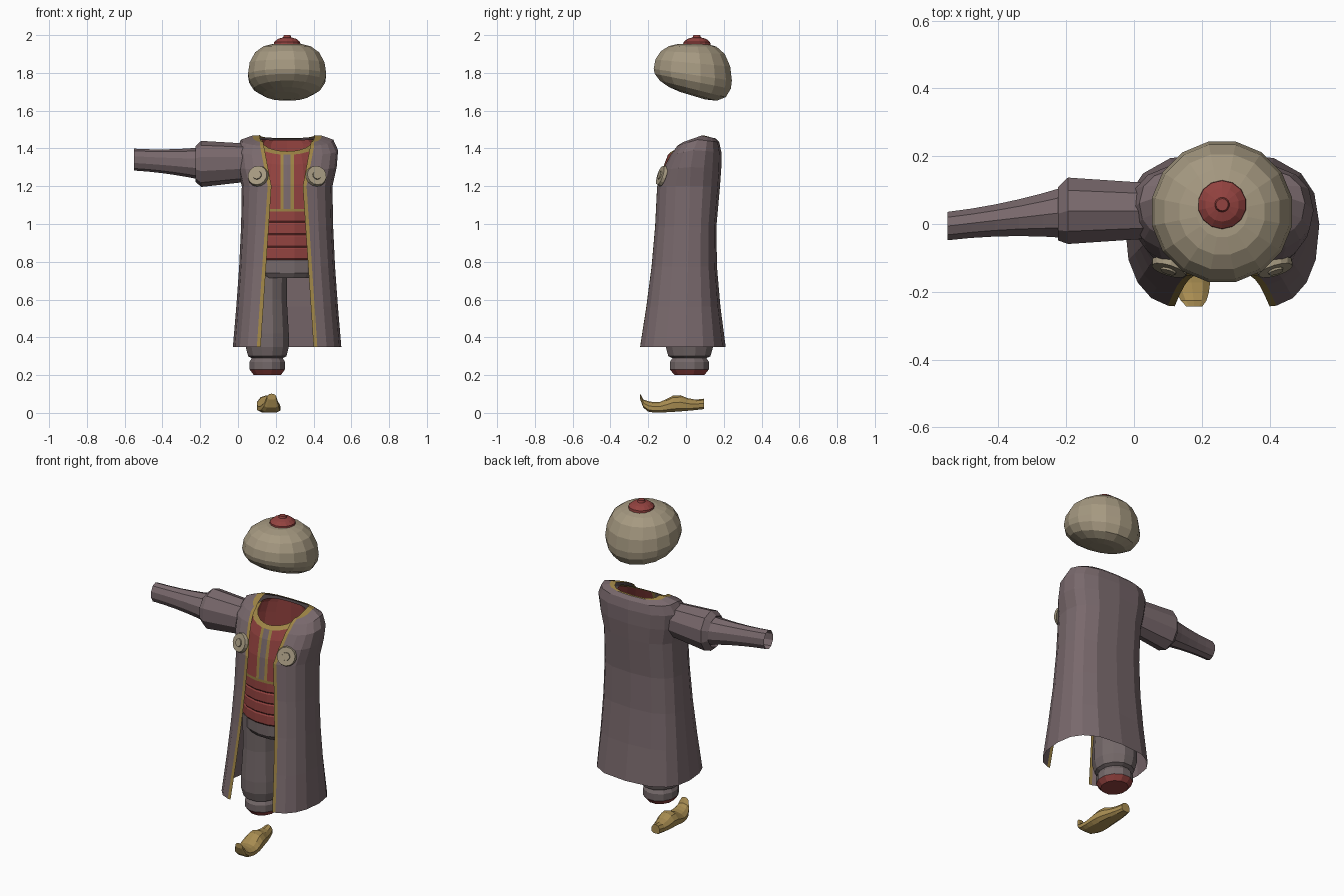
import bpy, bmesh
from math import sin, cos, asin, pi, radians
from mathutils import Vector

if "Cube" in bpy.data.objects:
    bpy.data.objects.remove(bpy.data.objects["Cube"])

MID = .26  # centre line of the outfit


def material(name, red, green, blue):
    mat = bpy.data.materials.new(name)
    mat.use_nodes = True
    mat.diffuse_color = (red, green, blue, 1)
    mat.node_tree.nodes["Principled BSDF"].inputs["Base Color"].default_value = mat.diffuse_color
    return mat


CLOTH = material("mauve_cloth", .19, .14, .15)
TROUSER = material("grey_trouser", .175, .14, .142)
RED = material("red_cloth", .29, .055, .05)
GOLD = material("gold_trim", .34, .23, .06)
BEIGE = material("beige_wrap", .38, .32, .22)
LEATHER = material("tan_leather", .4, .27, .085)


def finish(name, bm, mats):
    bmesh.ops.remove_doubles(bm, verts=bm.verts, dist=.0004)
    mesh = bpy.data.meshes.new(name)
    bm.to_mesh(mesh)
    bm.free()
    for mat in mats:
        mesh.materials.append(mat)
    bpy.context.collection.objects.link(bpy.data.objects.new(name, mesh))


def circle(sides):
    turns = [2 * pi * (k + .5) / sides for k in range(sides)]
    return [(cos(a), sin(a)) for a in turns]


def oval(cx, cy, rx, ry, z, sides=16, slope=0):
    return [(cx + rx * u, cy + ry * v, z + slope * ry * v) for u, v in circle(sides)]


def tube(name, rings, mats, rule=lambda row: 0, cap_start=False, cap_end=False):
    """Skin a list of closed rings."""
    bm = bmesh.new()
    loops = [[bm.verts.new(point) for point in ring] for ring in rings]
    for row, (low, high) in enumerate(zip(loops, loops[1:])):
        for k in range(len(low)):
            face = bm.faces.new((low[k - 1], low[k], high[k], high[k - 1]))
            face.material_index = rule(row)
    if cap_start:
        bm.faces.new(loops[0])
    if cap_end:
        bm.faces.new(loops[-1]).material_index = rule(len(loops) - 2)
    bmesh.ops.recalc_face_normals(bm, faces=bm.faces)
    finish(name, bm, mats)


def garment(name, rows, strips, mats, rule):
    """Mirrored shell; a row holds its front gap, half width and (y, z) at front, side and back."""
    angles = [radians(a) for a in (28, 48, 68, 90, 112, 132, 156, 180)]
    bm = bmesh.new()
    for side in (1, -1):
        grid = []
        for gap, half, front, flank, back in rows:
            span = half - gap
            line = []
            for a in [asin(min(d / span, .3)) for d in strips] + angles:
                if a <= pi / 2:
                    x, end = gap + span * sin(a), front
                else:
                    x, end = half * sin(a) ** .7, back
                y, z = Vector(flank).lerp(Vector(end), abs(cos(a)) ** .85)
                line.append(bm.verts.new((MID + side * x, y, z)))
            grid.append(line)
        for row, (low, high) in enumerate(zip(grid, grid[1:])):
            for col in range(len(low) - 1):
                quad = [low[col], low[col + 1], high[col + 1], high[col]]
                face = bm.faces.new(quad[::side])
                face.material_index = rule(row, col)
    finish(name, bm, mats)


# Long open coat: a flaring skirt, then a yoke curving in to the neck
coat_rows = []
for step in range(4):
    t = step / 4
    ease = sin(t * pi / 2)
    z = .35 + .85 * t
    coat_rows.append((.14 - .057 * t, .287 - .047 * ease, (-.243 + .086 * ease, z),
                      (.02 * t, z), (.21 - .05 * sin(t * pi * .75), z)))
for degrees in (0, 22, 45, 66, 83, 90):
    rise, turn = sin(radians(degrees)), 1 - cos(radians(degrees))
    coat_rows.append((.083 + .044 * rise,
                      .24 + .065 * rise * (1 - turn) - .095 * turn ** 3,
                      (-.153 + .148 * turn ** .6, 1.2 + .235 * rise),
                      (.02 + .07 * turn, 1.2 + .27 * rise),
                      (.18 + .02 * rise * (1 - turn) - .033 * turn ** 2, 1.2 + .255 * rise)))
neck_band = len(coat_rows) - 2
garment("coat", coat_rows, [0, .02], [CLOTH, GOLD],
        lambda row, col: int(col == 0 or row == neck_band))

# Red waistcoat with a striped front, gold collar and gold lower hem
vest_rows = []
for degrees in (-5, 0, 25, 50, 70, 90):
    rise, turn = sin(radians(degrees)), 1 - cos(radians(degrees))
    vest_rows.append((0, .2 - .065 * turn, (-.148 + .073 * turn ** .8, 1.08 + .305 * rise),
                      (.06 * turn, 1.08 + .37 * rise), (.135, 1.08 + .365 * rise)))


def vest_colour(row, col):
    collar = row == len(vest_rows) - 2 and col < 6
    if row == 0 or collar or col == 1:
        return 1
    return 2 if col == 0 else 0


garment("waistcoat", vest_rows, [0, .018, .036], [RED, GOLD, CLOTH], vest_colour)

# Wrapped sash built from softly overlapping folds
sash = []
for fold in range(4):
    for lift, grow in ((0, .004), (.008, .01), (.058, .009)):
        sash.append(oval(MID, 0, .196 + grow, .143 + grow, .81 + fold * .066 + lift))
tube("sash", sash, [RED])

# Trouser seat and the single baggy leg with its red ankle lining
tube("trouser_seat", [oval(MID, 0, r, r * .7, z) for r, z in ((.17, .715), (.195, .74), (.195, .83))],
     [TROUSER])
leg = [(.11, .8), (.107, .6), (.118, .42), (.118, .35), (.105, .3),
       (.085, .29), (.097, .27), (.097, .23), (.074, .2)]
tube("trouser_leg", [oval(.155, .018, r, r * 1.1, z, sides=12) for r, z in leg],
     [TROUSER, RED], lambda row: int(row == len(leg) - 2), cap_end=True)


# Sleeve: wide upper part with a turned end, and a tapering forearm
def cuff(x, y, z, ry, rz):
    return [(x, y + ry * u, z + rz * v) for u, v in circle(10)]


upper = [cuff(.06 - .255 * t, .039, 1.325 - .007 * t, .085 + .018 * t, .1 + .022 * t)
         for t in (0, .25, .6, 1)]
upper += [cuff(-.225, .03, 1.318, .082, .094), cuff(-.21, .03, 1.32, .07, .08)]
tube("upper_sleeve", upper, [CLOTH])

forearm = []
for step in range(6):
    t = step / 5
    forearm.append(cuff(-.2 - .35 * t, .035 - .041 * t, 1.32 + .021 * t,
                        .044 + .036 * (1 - t) ** 2, .058 + .027 * (1 - t) ** 2))
tube("lower_sleeve", forearm, [CLOTH])

# Round chest ornaments following the slope of the coat
for side, label in ((1, "left"), (-1, "right")):
    bm = bmesh.new()
    normal = Vector((.28 * side, -.9, .3)).normalized()
    turned = normal.to_track_quat('Z', 'Y').to_matrix().to_4x4()
    for radius, depth, lift in ((.057, .018, .001), (.024, .008, .012)):
        disc = bmesh.ops.create_cone(bm, cap_ends=True, segments=14, radius1=radius,
                                     radius2=radius * .92, depth=depth)["verts"]
        bmesh.ops.transform(bm, matrix=turned, verts=disc)
        spot = Vector((MID + side * .155, -.128, 1.255)) + normal * lift
        bmesh.ops.translate(bm, vec=spot, verts=disc)
    finish(label + "_chest_ornament", bm, [BEIGE])

# Turban: a bulging wrap that tilts down at the back, with a red crown
wrap = []
for degrees in (-82, -65, -42, -18, 0, 22, 45, 65, 80):
    rise = sin(radians(degrees))
    radius = .211 * cos(radians(degrees)) ** .58
    height = 1.79 + rise * (.166 if rise > 0 else .112)
    wrap.append(oval(MID, .036, radius, radius, height, slope=.15 * (rise - 1)))
tube("turban", wrap, [BEIGE], cap_start=True, cap_end=True)
crown = [(.073, 1.94), (.071, 1.963), (.05, 1.98), (.022, 1.988), (.018, 2)]
tube("turban_crown", [oval(MID, .057, r, r, z, sides=14) for r, z in crown], [RED], cap_end=True)

# Curled slipper: width, sole and instep follow simple curves from toe to heel
slipper = []
for step in range(11):
    t = (step / 10) ** 1.3
    half = .063 * sin(pi * (.13 + .72 * t ** .7))
    sole = .072 * (1 - t) ** 18 + .02 * t * t
    thick = .03 + .025 * min(1, t * 10) + .04 * max(0, 1 - 4 * abs(t - .57))
    slipper.append([(.178 - .04 * t + half * u, -.243 + .338 * t, sole + thick * (max(v, -.6) + .6) / 1.6)
                    for u, v in circle(10)])
tube("slipper", slipper, [LEATHER], cap_start=True, cap_end=True)
